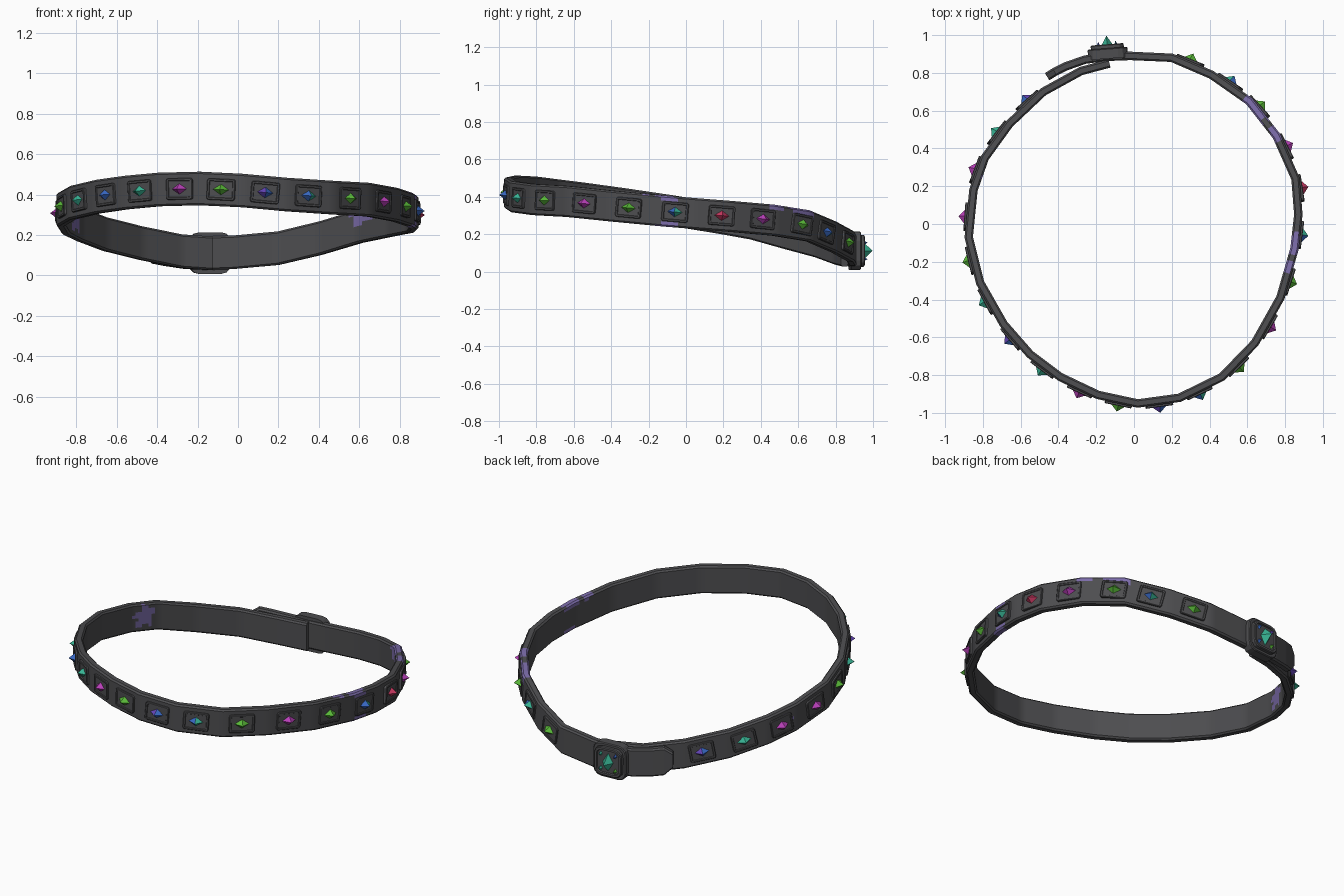
import bpy, bmesh, math
from mathutils import Vector, Matrix

cube = bpy.data.objects.get("Cube")
if cube:
    bpy.data.objects.remove(cube, do_unlink=True)

COLOURS = {
    "charcoal": (.075, .075, .08), "violet_stain": (.2, .15, .4),
    "green": (.1, .48, .04), "teal": (.04, .46, .3), "magenta": (.48, .05, .48),
    "purple": (.13, .06, .48), "blue": (.04, .14, .55), "red": (.58, .04, .12),
}
MATS = {}
for name, rgb in COLOURS.items():
    m = bpy.data.materials.new(name)
    m.use_nodes = True
    m.diffuse_color = (*rgb, 1)
    m.node_tree.nodes["Principled BSDF"].inputs["Base Color"].default_value = (*rgb, 1)
    MATS[name] = m

# Strap centre line, from the hidden inner end round to the outer tongue
PATH = [Vector(p) for p in (
    (-.13, .85, .11), (-.28, .81, .12), (-.48, .70, .16), (-.66, .53, .205),
    (-.79, .35, .255), (-.85, .18, .285), (-.875, -.07, .325), (-.815, -.31, .36),
    (-.69, -.53, .39), (-.55, -.69, .41), (-.39, -.81, .425), (-.19, -.905, .43),
    (.02, -.95, .42), (.24, -.92, .4), (.465, -.81, .385), (.64, -.63, .375),
    (.775, -.39, .35), (.85, -.13, .325), (.87, .05, .31), (.855, .24, .295),
    (.755, .465, .275), (.61, .65, .245), (.41, .79, .185), (.2, .88, .135),
    (-.02, .89, .115), (-.15, .885, .11), (-.26, .87, .115), (-.36, .835, .13),
    (-.42, .805, .142), (-.46, .78, .15))]
HALF_T, HALF_H, CHAMFER = .0225, .083, .009


def finish(bm, name, mats, smooth=False):
    bmesh.ops.recalc_face_normals(bm, faces=bm.faces)
    if smooth:
        for f in bm.faces:
            f.smooth = True
        for e in bm.edges:
            e.smooth = e.calc_face_angle(0) < math.radians(30)
    me = bpy.data.meshes.new(name)
    bm.to_mesh(me)
    bm.free()
    for m in mats:
        me.materials.append(MATS[m])
    ob = bpy.data.objects.new(name, me)
    bpy.context.collection.objects.link(ob)
    return ob


def frame_at(x, y):
    """Matrix on the strap nearest (x, y): along, up, outward."""
    best = None
    for i in range(len(PATH) - 1):
        a, b = PATH[i], PATH[i + 1]
        d = b - a
        flat = d.xy
        t = max(0, min(1, (Vector((x, y)) - a.xy).dot(flat) / flat.length_squared))
        p = a + d * t
        dist = (p.xy - Vector((x, y))).length
        if best is None or dist < best[0]:
            # blend in the neighbouring direction near corners
            j = min(i + 1, len(PATH) - 2) if t > .5 else max(i - 1, 0)
            near = (PATH[j + 1] - PATH[j]).normalized()
            best = (dist, p, d.normalized().lerp(near, abs(t - .5)))
    p, u = best[1], best[2].normalized()
    n = Vector((u.y, -u.x, 0)).normalized()
    v = n.cross(u)
    return Matrix((u, v, n)).transposed().to_4x4(), p


# Strap: chamfered section swept along the path
def section(h):
    t, c = HALF_T, CHAMFER
    rows = [-1 + .25 * k for k in range(9)]
    outer = [(t, (h - c) * r) for r in rows]
    inner = [(-t, -(h - c) * r) for r in rows]
    return outer + [(t - c, h), (c - t, h)] + inner + [(c - t, -h), (t - c, -h)]


rings = []
for i, p in enumerate(PATH):
    d1 = (p - PATH[i - 1]).xy.normalized() if i else Vector((0, 0))
    d2 = (PATH[i + 1] - p).xy.normalized() if i < len(PATH) - 1 else Vector((0, 0))
    d = (d1 + d2).normalized()
    n = Vector((d.y, -d.x, 0))
    h = HALF_H * (.55 if i == len(PATH) - 1 else 1)
    rings.append([p + n * a + Vector((0, 0, b)) for a, b in section(h)])

bm = bmesh.new()
STEPS = 8
loops = []
for ra, rb in zip(rings, rings[1:]):
    for k in range(STEPS):
        loops.append([bm.verts.new(a.lerp(b, k / STEPS)) for a, b in zip(ra, rb)])
loops.append([bm.verts.new(a) for a in rings[-1]])
count = len(loops[0])
for la, lb in zip(loops, loops[1:]):
    for k in range(count):
        q = (k + 1) % count
        bm.faces.new((la[k], la[q], lb[q], lb[k]))
bm.faces.new(loops[0])
bm.faces.new(loops[-1])

# Stains: centre, radius, vertical squash
STAINS = [((.86, -.1, .405), .065, 2.4), ((.86, -.1, .245), .06, 2.4),
          ((.81, -.23, .42), .035, 1.5), ((.755, .48, .35), .04, 1.8),
          ((.64, .62, .325), .085, 2), ((-.8, .25, .28), .06, 1),
          ((-.85, -.18, .34), .02, 1), ((.6, .63, .28), .04, 1)]
for f in bm.faces:
    c = f.calc_center_median()
    for centre, r, squash in STAINS:
        d = c - Vector(centre)
        d.z *= squash
        ragged = 1 + .25 * math.sin(5 * math.atan2(d.z, d.y))
        if d.length < r * ragged:
            f.material_index = 1
finish(bm, "strap", ["charcoal", "violet_stain"], True)


def plate(name, mat, w, h, lo, hi, corner, rim, sink):
    """Rounded plate with a chamfered rim and a sunken face."""
    bm = bmesh.new()
    size = Matrix.Translation((0, 0, (lo + hi) / 2)) @ Matrix.Diagonal((w, h, hi - lo, 1))
    bmesh.ops.create_cube(bm, size=1, matrix=size)
    upright = [e for e in bm.edges if abs((e.verts[0].co - e.verts[1].co).z) > .001]
    bmesh.ops.bevel(bm, geom=upright, offset=corner, segments=3, profile=.5, affect='EDGES')
    top = max(bm.faces, key=lambda f: f.calc_center_median().z)
    edge = list(top.edges)
    bmesh.ops.bevel(bm, geom=edge, offset=rim * .4, segments=1, affect='EDGES')
    top = max(bm.faces, key=lambda f: f.calc_center_median().z)
    bmesh.ops.inset_region(bm, faces=[top], thickness=rim)
    bmesh.ops.inset_region(bm, faces=[top], thickness=rim * .3, depth=-sink)
    bm.transform(mat)
    finish(bm, name, ["charcoal"], False)


SECOND = {"purple": "blue", "blue": "teal"}


def gem(name, mat, colour, w, h, base, apex, u=0, v=0):
    """Four sided pyramid stone, some with a second tint on one side."""
    bm = bmesh.new()
    ring = [bm.verts.new((u + a * w, v + b * h, base))
            for a, b in ((1, 0), (0, 1), (-1, 0), (0, -1))]
    tip = bm.verts.new((u, v, apex))
    bm.faces.new(ring[::-1])
    for k in range(4):
        f = bm.faces.new((ring[k], ring[(k + 1) % 4], tip))
        f.material_index = 1 if f.calc_center_median().x > u else 0
    bm.transform(mat)
    finish(bm, name, [colour, SECOND.get(colour, colour)])


# Studs round the strap
STUDS = [
    ("purple", -.59, .68), ("teal", -.75, .5), ("magenta", -.85, .29),
    ("magenta", -.9, .04), ("green", -.89, -.2), ("teal", -.8, -.42),
    ("purple", -.655, -.61), ("teal", -.485, -.77), ("magenta", -.29, -.89),
    ("green", -.085, -.96), ("purple", .135, -.97), ("blue", .36, -.92),
    ("green", .56, -.76), ("magenta", .73, -.55), ("green", .84, -.31),
    ("blue", .9, -.06), ("red", .9, .19), ("magenta", .83, .42),
    ("green", .69, .64), ("blue", .53, .78), ("green", .31, .89)]
for i, (colour, x, y) in enumerate(STUDS):
    rot, p = frame_at(x, y)
    mat = Matrix.Translation(p) @ rot
    plate(f"stud_plate_{i + 1}", mat, .142, .106, .01, .034, .012, .008, .004)
    gem(f"stud_gem_{i + 1}", mat, colour, .042, .028, .028, .065)

# Buckle with one large and four small stones
rot, p = frame_at(-.14, .95)
mat = Matrix.Translation(p) @ rot
plate("buckle_base", mat, .21, .205, -.01, .045, .05, .012, .002)
plate("buckle_face", mat, .175, .17, .03, .066, .045, .012, .008)
gem("buckle_gem", mat, "teal", .034, .056, .055, .112)
for i, (colour, u, v) in enumerate((("blue", -1, 1), ("purple", 1, 1),
                                    ("blue", -1, -1), ("green", 1, -1))):
    gem(f"buckle_small_gem_{i + 1}", mat, colour, .011, .016, .055, .082, u * .046, v * .044)
